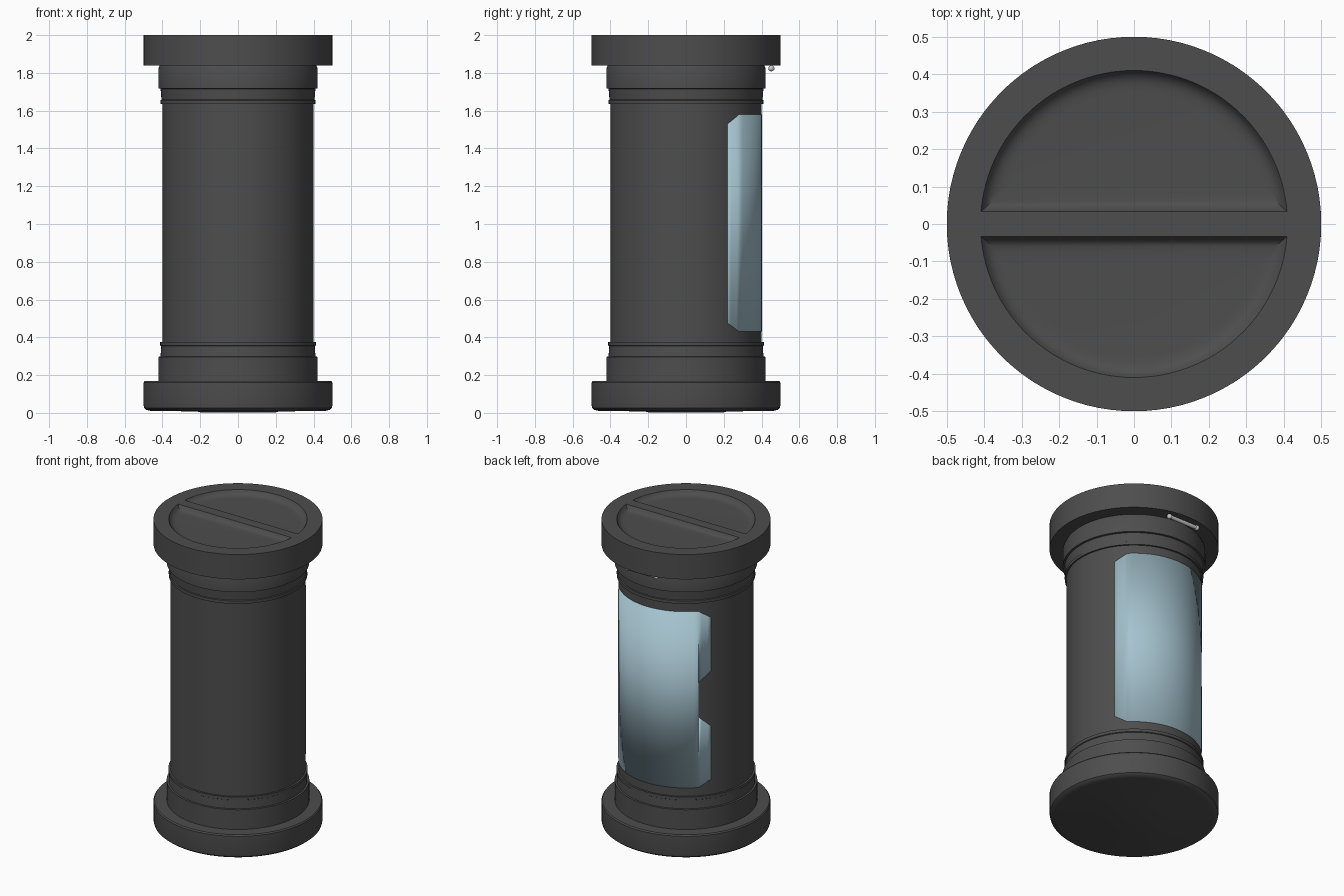
import bpy, bmesh
from math import sin, cos, pi, asin, radians

if "Cube" in bpy.data.objects:
    bpy.data.objects.remove(bpy.data.objects["Cube"])

SEG = 96


def material(name, color):
    m = bpy.data.materials.new(name)
    m.diffuse_color = color
    m.use_nodes = True
    m.node_tree.nodes["Principled BSDF"].inputs["Base Color"].default_value = m.diffuse_color
    return m


dark = material("dark_grey", (0.075, 0.075, 0.075, 1))
blue = material("pale_blue", (0.38, 0.55, 0.63, 1))


def finish(name, bm, mat, angle=30, normals=True):
    bmesh.ops.remove_doubles(bm, verts=bm.verts, dist=1e-5)
    if normals:
        bmesh.ops.recalc_face_normals(bm, faces=bm.faces)
    me = bpy.data.meshes.new(name)
    bm.to_mesh(me)
    bm.free()
    ob = bpy.data.objects.new(name, me)
    bpy.context.collection.objects.link(ob)
    me.materials.append(mat)
    bpy.ops.object.select_all(action='DESELECT')
    ob.select_set(True)
    bpy.context.view_layer.objects.active = ob
    bpy.ops.object.shade_smooth_by_angle(angle=radians(angle))
    return ob


def lathe(name, profile, mat=dark):
    bm = bmesh.new()
    vs = [bm.verts.new((r, 0, z)) for r, z in profile]
    es = [bm.edges.new(p) for p in zip(vs, vs[1:])]
    bmesh.ops.spin(bm, geom=vs + es, cent=(0, 0, 0), axis=(0, 0, 1),
                   angle=2 * pi, steps=SEG, use_duplicate=False)
    return finish(name, bm, mat)


# Base, tube and stepped collars
lathe("base", [(0, 0.003), (0.2, 0.003), (0.22, 0.008), (0.46, 0.01), (0.485, 0.016),
               (0.497, 0.026), (0.5, 0.04), (0.5, 0.16), (0.494, 0.168), (0.38, 0.168)])
lathe("tube", [(0.4, 0.2), (0.4, 1.8)])
lathe("lower_collar", [(0.422, 0.16), (0.422, 0.297), (0.41, 0.298), (0.407, 0.353),
                       (0.412, 0.356), (0.412, 0.375), (0.398, 0.375)])
lathe("upper_collar", [(0.398, 1.636), (0.41, 1.636), (0.41, 1.655), (0.405, 1.658),
                       (0.41, 1.716), (0.422, 1.718), (0.422, 1.822), (0.415, 1.84)])

# Lid with two D-shaped hollows that leave a grip bar across the top
N, R, BAR = 48, 0.41, 0.033
bm = bmesh.new()


def arc(r, y, z, sy):
    a = asin(y / r)
    return [bm.verts.new((r * cos(t), sy * r * sin(t), z))
            for t in (a + (pi - 2 * a) * i / N for i in range(N + 1))]


def strip(a, b):
    for i in range(len(a) - 1):
        bm.faces.new((a[i], a[i + 1], b[i + 1], b[i]))


for sy in (1, -1):
    loops = [arc(R - o, BAR + o, 2 - d, sy) for o, d in
             ((0, 0), (0.006, 0.010), (0.014, 0.019), (0.027, 0.026), (0.042, 0.029), (0.06, 0.03))]
    for a, b in zip(loops, loops[1:]):
        strip(a, b)
        bm.faces.new((a[-1], a[0], b[0], b[-1]))
    bm.faces.new(loops[-1])
    rim = arc(0.5, 0.04, 2, sy)
    strip(rim, loops[0])
    right, left = [bm.verts.new((x, 0, 2)) for x in (0.5, -0.5)]
    bm.faces.new((right, rim[0], loops[0][0], loops[0][-1], rim[-1], left))
    edge = [right] + rim + [left]
    low = [bm.verts.new((v.co.x, v.co.y, 1.838)) for v in edge]
    inner = [bm.verts.new((v.co.x * 0.78, v.co.y * 0.78, 1.838)) for v in edge]
    strip(edge, low)
    strip(low, inner)
finish("lid", bm, dark)

# Curved window panel with clipped corners and a notch in one side
A0, A1, B1, B0 = 33.4, 44.5, 135.5, 146.6
bm = bmesh.new()


def panel(a, b, start, end, steps):
    cols = []
    for i in range(steps + 1):
        f = i / steps
        t = radians(a + (b - a) * f)
        cols.append([bm.verts.new((0.402 * cos(t), 0.402 * sin(t), p + (q - p) * f))
                     for p, q in zip(start, end)])
    for c, d in zip(cols, cols[1:]):
        bm.faces.new((c[0], d[0], d[1], c[1]))


panel(A0, A1, (0.475, 1.53), (0.43, 1.58), 4)
panel(A1, B1, (0.43, 1.58), (0.43, 1.58), 26)
panel(B1, B0, (1.115, 1.58), (1.183, 1.53), 4)
panel(B1, B0, (0.43, 0.89), (0.475, 0.822), 4)
window = finish("window_panel", bm, blue, normals=False)
mod = window.modifiers.new("thickness", 'SOLIDIFY')
mod.thickness, mod.offset = 0.006, -1

# Small pin with knobbed ends under the back of the lid
bpy.ops.mesh.primitive_cylinder_add(vertices=20, radius=0.012, depth=0.22,
                                    location=(0, 0.452, 1.824), rotation=(0, pi / 2, 0))
pin = bpy.context.object
pin.name = "pin"
bpy.ops.object.shade_smooth_by_angle()
for s in (-1, 1):
    bpy.ops.mesh.primitive_uv_sphere_add(segments=20, ring_count=12, radius=0.016,
                                         location=(s * 0.105, 0.452, 1.824))
    bpy.context.object.name = "pin_knob"
    bpy.ops.object.shade_smooth()
